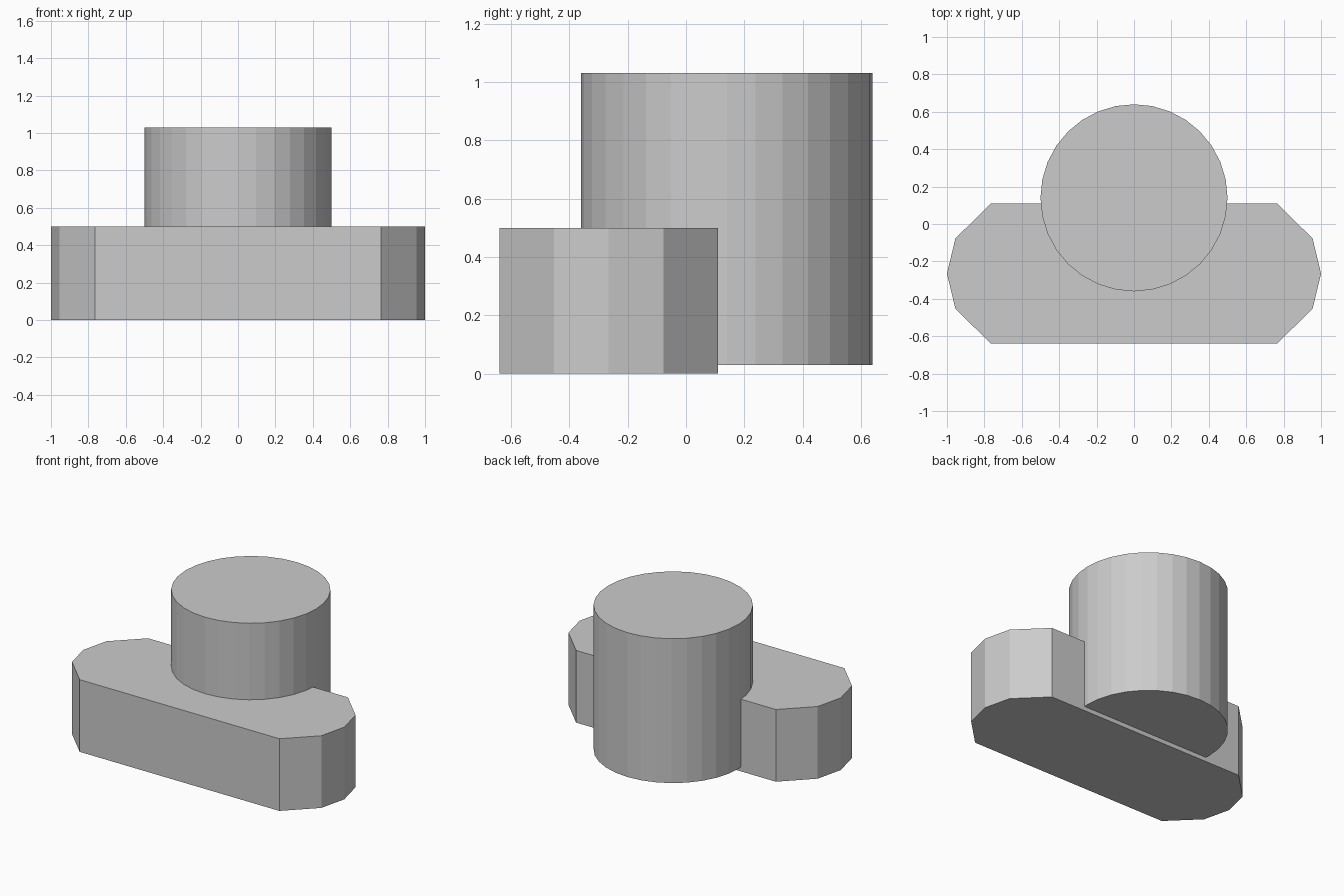
import bpy, bmesh

if "Cube" in bpy.data.objects:
    bpy.data.objects.remove(bpy.data.objects["Cube"])


def extrude_profile(name, points, z0, z1):
    bm = bmesh.new()
    face = bm.faces.new([bm.verts.new((x, y, z0)) for x, y in points])
    top = bmesh.ops.extrude_face_region(bm, geom=[face])["geom"]
    for v in top:
        if isinstance(v, bmesh.types.BMVert):
            v.co.z = z1
    bmesh.ops.recalc_face_normals(bm, faces=bm.faces[:])
    mesh = bpy.data.meshes.new(name)
    bm.to_mesh(mesh)
    bm.free()
    obj = bpy.data.objects.new(name, mesh)
    bpy.context.collection.objects.link(obj)
    return obj


# Base plate: faceted rounded bar, right half mirrored to the left
right = [(0.765, -0.64), (0.955, -0.4525), (1.0, -0.265),
         (0.955, -0.0775), (0.765, 0.11)]
left = [(-x, y) for x, y in reversed(right)]
extrude_profile("base_plate", right + left, 0.0, 0.5)

# Upright round post, set into the back of the base
bpy.ops.mesh.primitive_cylinder_add(vertices=32, radius=0.5, depth=1.0,
                                    location=(0, 0.14, 0.53))
bpy.context.object.name = "post"
